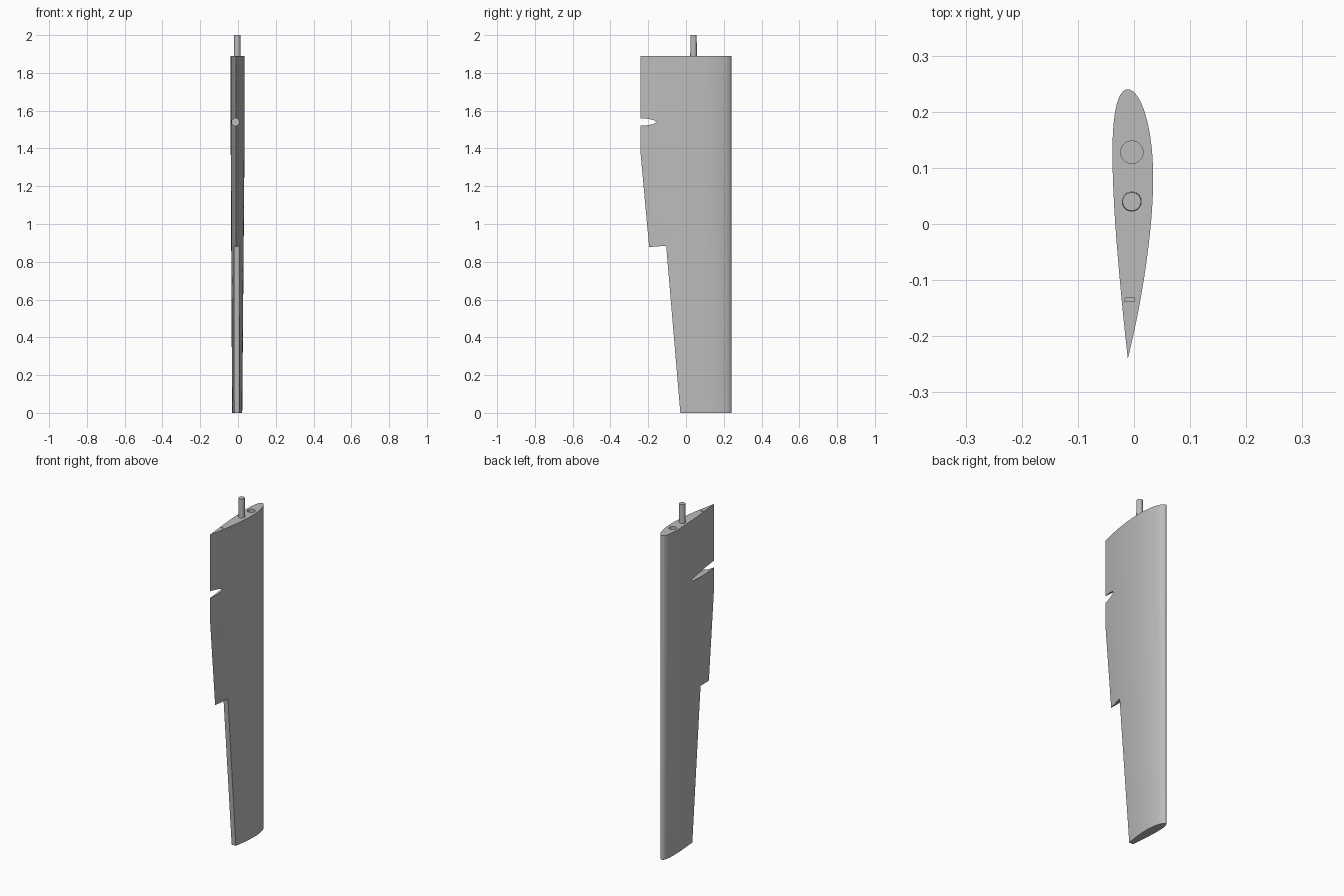
import bpy, bmesh, math
from mathutils import Matrix

if "Cube" in bpy.data.objects:
    bpy.data.objects.remove(bpy.data.objects["Cube"])

grey = bpy.data.materials.new("light_grey")
grey.use_nodes = True
COLOUR = (0.5, 0.5, 0.5, 1)
grey.diffuse_color = COLOUR
grey.node_tree.nodes["Principled BSDF"].inputs["Base Color"].default_value = COLOUR

LEAD_Y, CHORD_X = 0.24, -0.011
SPAN, KINK = 1.89, 1.37


def make(name, bm):
    bmesh.ops.recalc_face_normals(bm, faces=bm.faces)
    mesh = bpy.data.meshes.new(name)
    bm.to_mesh(mesh)
    bm.free()
    mesh.materials.append(grey)
    ob = bpy.data.objects.new(name, mesh)
    bpy.context.collection.objects.link(ob)
    return ob


def loft(name, rings):
    """Skin matching closed rings and cap both ends."""
    bm = bmesh.new()
    rows = [[bm.verts.new(p) for p in ring] for ring in rings]
    n = len(rows[0])
    for a, b in zip(rows, rows[1:]):
        for i in range(n):
            j = (i + 1) % n
            bm.faces.new((a[i], a[j], b[j], b[i]))
    bm.faces.new(rows[0])
    bm.faces.new(rows[-1])
    return make(name, bm)


def cylinder(name, r1, r2, depth, centre, rot=None):
    bm = bmesh.new()
    bmesh.ops.create_cone(bm, cap_ends=True, segments=40, radius1=r1, radius2=r2, depth=depth,
                          matrix=Matrix.Translation(centre) @ (rot or Matrix()))
    return make(name, bm)


def airfoil(chord, z, n=40):
    """Cambered section, leading edge towards +y."""
    def side(u, s):
        half = 0.75 * (0.2969 * math.sqrt(u) - 0.126 * u - 0.3516 * u**2
                       + 0.2843 * u**3 - 0.1036 * u**4)
        p = 0.4
        camber = 0.02 * (2 * p * u - u * u) / (p * p if u < p else (1 - p)**2)
        if u >= p:
            camber += 0.02 * (1 - 2 * p) / (1 - p)**2
        return (CHORD_X + chord * (camber + s * half), LEAD_Y - chord * u, z)
    us = [(1 - math.cos(math.pi * i / n)) / 2 for i in range(n + 1)]
    return [side(u, 1) for u in us] + [side(u, -1) for u in us[-2:0:-1]]


def cut(target, cutter):
    mod = target.modifiers.new("cut", 'BOOLEAN')
    mod.operation, mod.solver, mod.object = 'DIFFERENCE', 'EXACT', cutter
    bpy.context.view_layer.objects.active = target
    bpy.ops.object.modifier_apply(modifier=mod.name)
    bpy.data.objects.remove(cutter)


# Tapered wing panel
wing = loft("wing_panel", [airfoil(0.355, 0), airfoil(0.48, KINK), airfoil(0.48, SPAN)])

# Control surface cut-out along the trailing edge
outline = [(-0.022, -0.1), (-0.03, 0), (-0.105, 0.885), (-0.3, 0.87), (-0.3, -0.1)]
cut(wing, loft("cutout", [[(x, y, z) for y, z in outline] for x in (-0.2, 0.2)]))

# Round linkage channel from the trailing edge
cut(wing, cylinder("channel", 0.02, 0.02, 0.4, (-0.013, -0.11, 1.54),
                   Matrix.Rotation(math.pi / 2, 4, 'X')))

# Spar bore and rear locating slot in the root face
cut(wing, cylinder("bore", 0.02, 0.02, 0.4, (-0.004, 0.128, SPAN)))
slot = [(-0.016, -0.138), (0.001, -0.138), (0.001, -0.132), (-0.016, -0.132)]
cut(wing, loft("slot", [[(x, y, z) for x, y in slot] for z in (SPAN - 0.05, SPAN + 0.05)]))

# Joiner rod standing out of the root
rod = cylinder("joiner_rod", 0.018, 0.0165, 0.14, (-0.004, 0.04, 1.93))

for ob in (wing, rod):
    bpy.ops.object.select_all(action='DESELECT')
    ob.select_set(True)
    bpy.context.view_layer.objects.active = ob
    bpy.ops.object.shade_smooth_by_angle(angle=math.radians(30))
